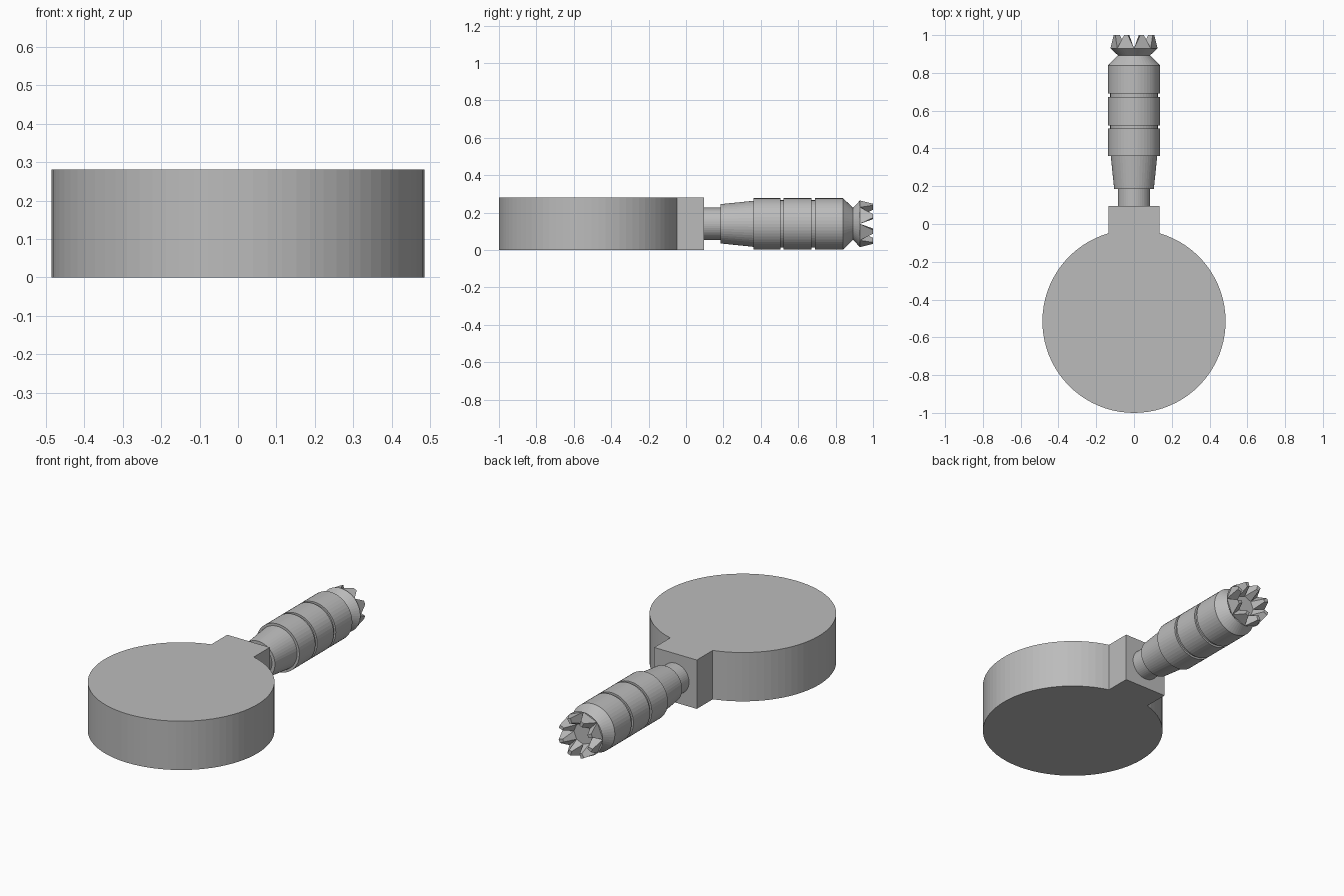
import bpy, bmesh
from math import sin, cos, pi, asin, radians
from mathutils import Vector

if "Cube" in bpy.data.objects:
    bpy.data.objects.remove(bpy.data.objects["Cube"])

HEIGHT = 0.28
MID = HEIGHT / 2

metal = bpy.data.materials.new("plain_grey")
metal.use_nodes = True
colour = (0.5, 0.5, 0.5, 1)
metal.diffuse_color = colour
metal.node_tree.nodes["Principled BSDF"].inputs["Base Color"].default_value = colour


def add_object(name, bm):
    bmesh.ops.recalc_face_normals(bm, faces=bm.faces)
    mesh = bpy.data.meshes.new(name)
    bm.to_mesh(mesh)
    bm.free()
    mesh.materials.append(metal)
    obj = bpy.data.objects.new(name, mesh)
    bpy.context.collection.objects.link(obj)
    return obj


def polar(radius, angle, y):
    return Vector((radius * sin(angle), y, MID + radius * cos(angle)))


# Round head with its square neck, one extruded outline
def build_head(radius=0.485, centre=-0.515, half=0.135, neck_end=0.095, steps=72):
    bm = bmesh.new()
    gap = asin(half / radius)
    outline = [(half, neck_end), (-half, neck_end)]
    for i in range(steps + 1):
        a = -gap - (2 * pi - 2 * gap) * i / steps
        outline.append((radius * sin(a), centre + radius * cos(a)))
    face = bm.faces.new([bm.verts.new((x, y, 0)) for x, y in outline])
    top = bmesh.ops.extrude_face_region(bm, geom=[face])["geom"]
    bmesh.ops.translate(bm, vec=(0, 0, HEIGHT),
                        verts=[v for v in top if isinstance(v, bmesh.types.BMVert)])
    add_object("head_and_neck", bm)


# Turned parts: (y, radius) profile spun round the handle axis
def lathe(name, profile, sides=48):
    bm = bmesh.new()
    rings = [[bm.verts.new(polar(r, 2 * pi * i / sides, y)) for i in range(sides)]
             for y, r in profile]
    for a, b in zip(rings, rings[1:]):
        for i in range(sides):
            j = (i + 1) % sides
            bm.faces.new((a[i], a[j], b[j], b[i]))
    bm.faces.new(rings[0])
    bm.faces.new(rings[-1])
    add_object(name, bm)


# Pointed crown teeth round the end
def build_teeth(count=8):
    bm = bmesh.new()
    pitch = 2 * pi / count
    for i in range(count):
        a = pitch * (i + 0.5)
        base = [bm.verts.new(polar(r, a + s * pitch / 2, 0.93))
                for r, s in ((0.06, -1), (0.125, -1), (0.125, 1), (0.06, 1))]
        tip = [bm.verts.new(polar(r, a + s * pitch * 0.12, 1.0))
               for r, s in ((0.085, -1), (0.112, -1), (0.112, 1), (0.085, 1))]
        bm.faces.new(base)
        bm.faces.new(tip)
        for k in range(4):
            j = (k + 1) % 4
            bm.faces.new((base[k], base[j], tip[j], tip[k]))
    add_object("crown_teeth", bm)


build_head()
lathe("shaft", [(0.09, 0.086), (0.19, 0.086)])
lathe("tapered_collar", [(0.185, 0.105), (0.36, 0.123)])
lathe("grip", [(0.36, 0.137), (0.505, 0.137), (0.505, 0.126), (0.522, 0.126),
               (0.522, 0.137), (0.672, 0.137), (0.672, 0.126), (0.69, 0.126),
               (0.69, 0.137), (0.84, 0.137), (0.893, 0.085)])
lathe("crown_base", [(0.893, 0.085), (0.93, 0.125)])
build_teeth()
